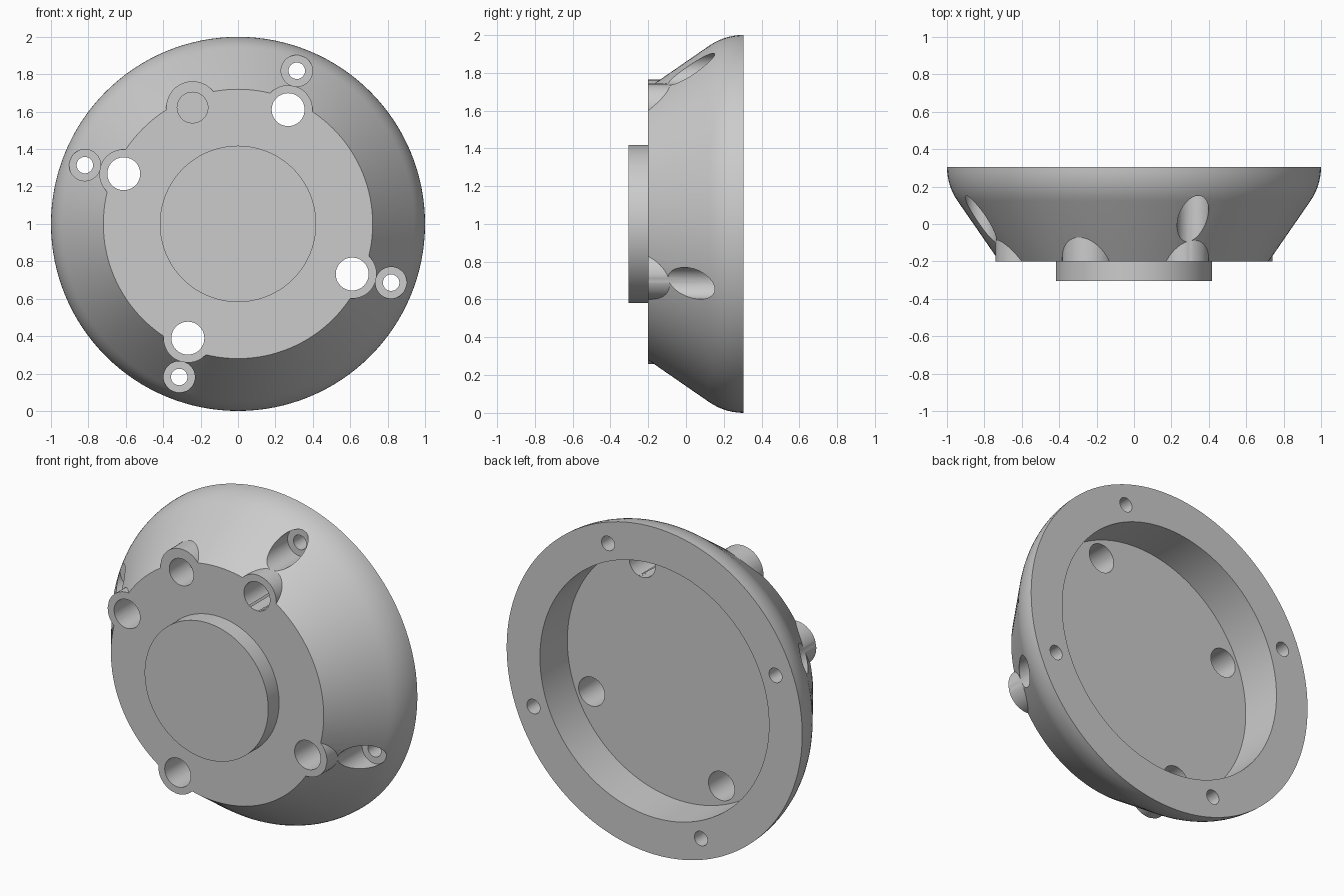
import bpy, bmesh
from math import cos, sin, pi, radians

if "Cube" in bpy.data.objects:
    bpy.data.objects.remove(bpy.data.objects["Cube"])

CENTRE_Z = 1.0


def lathe(name, profile, segments, x=0.0, z=0.0):
    """Revolve a closed (radius, y) profile around a line parallel to y."""
    bm = bmesh.new()
    rings = []
    for r, y in profile:
        if r == 0:
            rings.append([bm.verts.new((x, y, CENTRE_Z + z))])
        else:
            rings.append([bm.verts.new((x + r * cos(2 * pi * i / segments), y,
                                        CENTRE_Z + z + r * sin(2 * pi * i / segments)))
                          for i in range(segments)])
    for a, b in zip(rings, rings[1:]):
        for i in range(segments):
            j = (i + 1) % segments
            if len(a) == 1:
                bm.faces.new((a[0], b[j], b[i]))
            elif len(b) == 1:
                bm.faces.new((a[i], a[j], b[0]))
            else:
                bm.faces.new((a[i], a[j], b[j], b[i]))
    bmesh.ops.recalc_face_normals(bm, faces=bm.faces)
    mesh = bpy.data.meshes.new(name)
    bm.to_mesh(mesh)
    bm.free()
    obj = bpy.data.objects.new(name, mesh)
    bpy.context.collection.objects.link(obj)
    return obj


def cylinder(name, r, y0, y1, x, z):
    return lathe(name, [(0, y0), (r, y0), (r, y1), (0, y1)], 48, x, z)


def combine(target, tool, operation):
    """Apply one boolean and discard the helper."""
    tool.hide_render = True
    mod = target.modifiers.new("cut", 'BOOLEAN')
    mod.operation, mod.solver, mod.object = operation, 'EXACT', tool
    bpy.context.view_layer.objects.active = target
    bpy.ops.object.modifier_apply(modifier=mod.name)
    bpy.data.objects.remove(tool)


def polar(radius, degrees):
    return radius * cos(radians(degrees)), radius * sin(radians(degrees))


# Housing: front boss, conical side, rounded shoulder, back recess
R = 0.32
shoulder = [(1 - R + R * cos(radians(a)), 0.305 - R * sin(radians(a)))
            for a in (35, 30, 25, 20, 15, 10, 5, 0)]
profile = ([(0, -0.305), (0.418, -0.305), (0.418, -0.2), (0.72, -0.2)] + shoulder
           + [(0.775, 0.305), (0.775, 0.04), (0, 0.04)])
housing = lathe("housing", profile, 128)

through = [polar(0.667, 66.3 + 90 * k) for k in range(4)]
screws = [polar(0.877, 69 + 90 * k) for k in range(4)]
blind = (-0.243, 0.622)

# Round lugs at the front edge
for p in through:
    combine(housing, cylinder("lug", 0.131, -0.2, 0.0, *p), 'UNION')
combine(housing, cylinder("blind_lug", 0.141, -0.2, 0.0, *blind), 'UNION')

# Large through holes and one blind hole
for p in through:
    combine(housing, cylinder("hole_cutter", 0.088, -0.4, 0.2, *p), 'DIFFERENCE')
combine(housing, cylinder("blind_cutter", 0.082, -0.4, -0.02, *blind), 'DIFFERENCE')

# Counterbored screw holes through the rim
for p in screws:
    cutter = lathe("screw_cutter", [(0, -0.4), (0.084, -0.4), (0.084, 0.15),
                                    (0.044, 0.15), (0.044, 0.5), (0, 0.5)], 48, *p)
    combine(housing, cutter, 'DIFFERENCE')

bpy.ops.object.select_all(action='DESELECT')
housing.select_set(True)
bpy.context.view_layer.objects.active = housing
bpy.ops.object.shade_smooth_by_angle(angle=radians(25))
